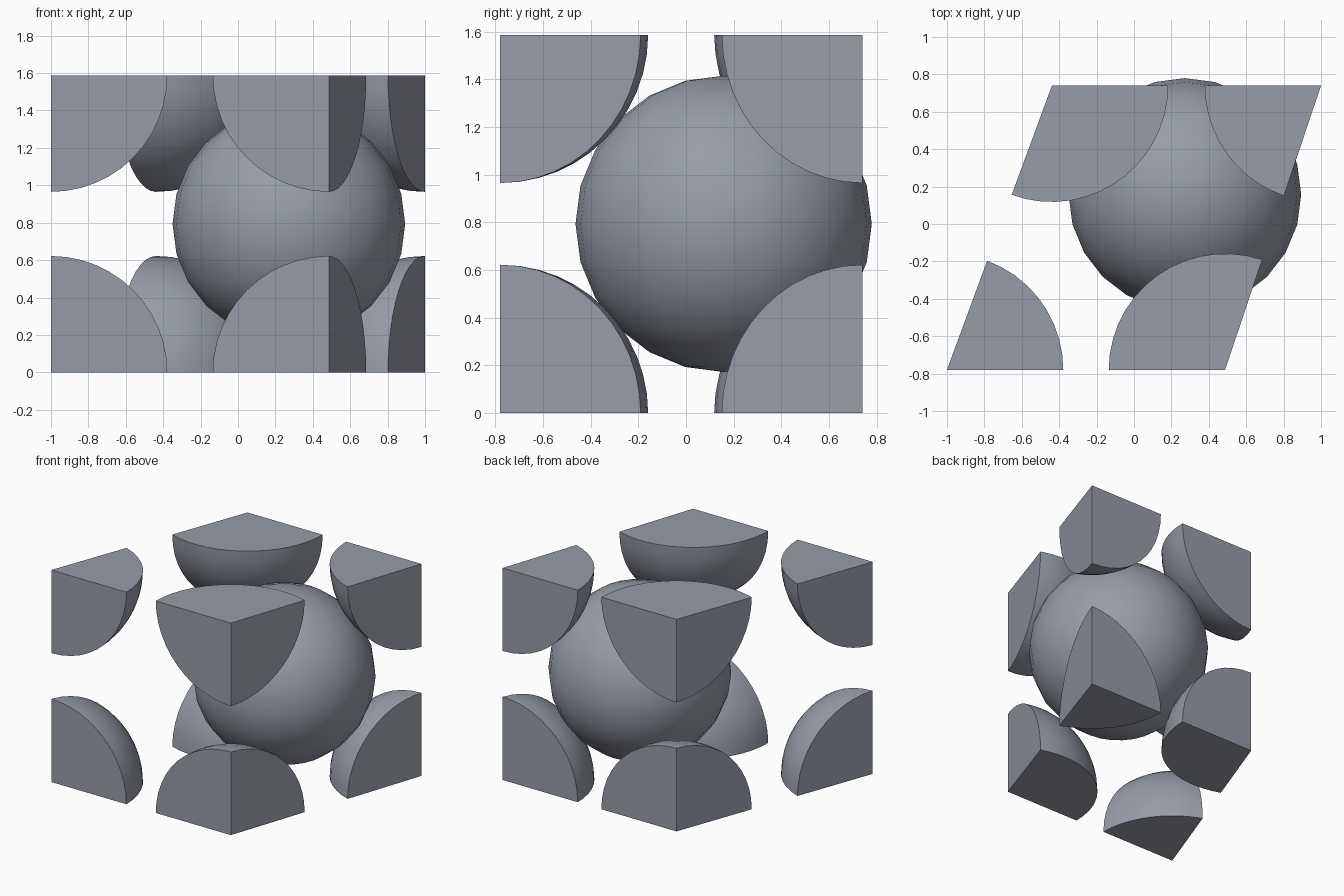
import bpy, bmesh, math

if "Cube" in bpy.data.objects:
    bpy.data.objects.remove(bpy.data.objects["Cube"])

R = 0.622          # sphere radius
H = 1.587          # cell height

grey = bpy.data.materials.new("blue_grey")
grey.diffuse_color = (0.31, 0.335, 0.39, 1)
grey.use_nodes = True
grey.node_tree.nodes["Principled BSDF"].inputs["Base Color"].default_value = grey.diffuse_color


def finish(bm, name, loc):
    bmesh.ops.recalc_face_normals(bm, faces=bm.faces[:])
    me = bpy.data.meshes.new(name)
    bm.to_mesh(me)
    bm.free()
    me.materials.append(grey)
    me.shade_smooth()
    me.set_sharp_from_angle(angle=math.radians(35))
    ob = bpy.data.objects.new(name, me)
    ob.location = loc
    bpy.context.collection.objects.link(ob)


def sphere_wedge(name, loc, a0, a1, up):
    """Sphere sector between two azimuths; half above (up=1) or below (-1)."""
    bm = bmesh.new()
    n, m = max(4, round((a1 - a0) / 7.5)), 12
    centre = bm.verts.new((0, 0, 0))
    pole = bm.verts.new((0, 0, up * R))
    rows = []
    for j in range(m):
        e = math.pi / 2 * j / m
        row = []
        for i in range(n + 1):
            a = math.radians(a0 + (a1 - a0) * i / n)
            row.append(bm.verts.new((R * math.cos(e) * math.cos(a),
                                     R * math.cos(e) * math.sin(a),
                                     up * R * math.sin(e))))
        rows.append(row)
    # Curved skin
    for j in range(m - 1):
        for i in range(n):
            bm.faces.new((rows[j][i], rows[j][i + 1], rows[j + 1][i + 1], rows[j + 1][i]))
    for i in range(n):
        bm.faces.new((rows[-1][i], rows[-1][i + 1], pole))
    # Flat cuts: horizontal sector and two upright sides
    bm.faces.new([centre] + rows[0])
    for i in (0, n):
        bm.faces.new([centre] + [r[i] for r in rows] + [pole])
    finish(bm, name, loc)


# Corner pieces of the slanted cell: x, y, start and end azimuth
LEFT, RIGHT = 69.8, 71.4
corners = {
    "front_left": (-1.0, -0.78, 0, LEFT),
    "front_right": (0.487, -0.78, RIGHT, 180),
    "back_right": (1.0, 0.74, 180, 180 + RIGHT),
    "back_left": (-0.439, 0.74, 180 + LEFT, 360),
}
for name, (x, y, a0, a1) in corners.items():
    sphere_wedge("lower_" + name + "_corner", (x, y, 0), a0, a1, 1)
    sphere_wedge("upper_" + name + "_corner", (x, y, H), a0, a1, -1)

# Whole sphere inside the cell
bm = bmesh.new()
bmesh.ops.create_uvsphere(bm, u_segments=24, v_segments=12, radius=R)
finish(bm, "inner_sphere", (0.272, 0.158, H / 2))
